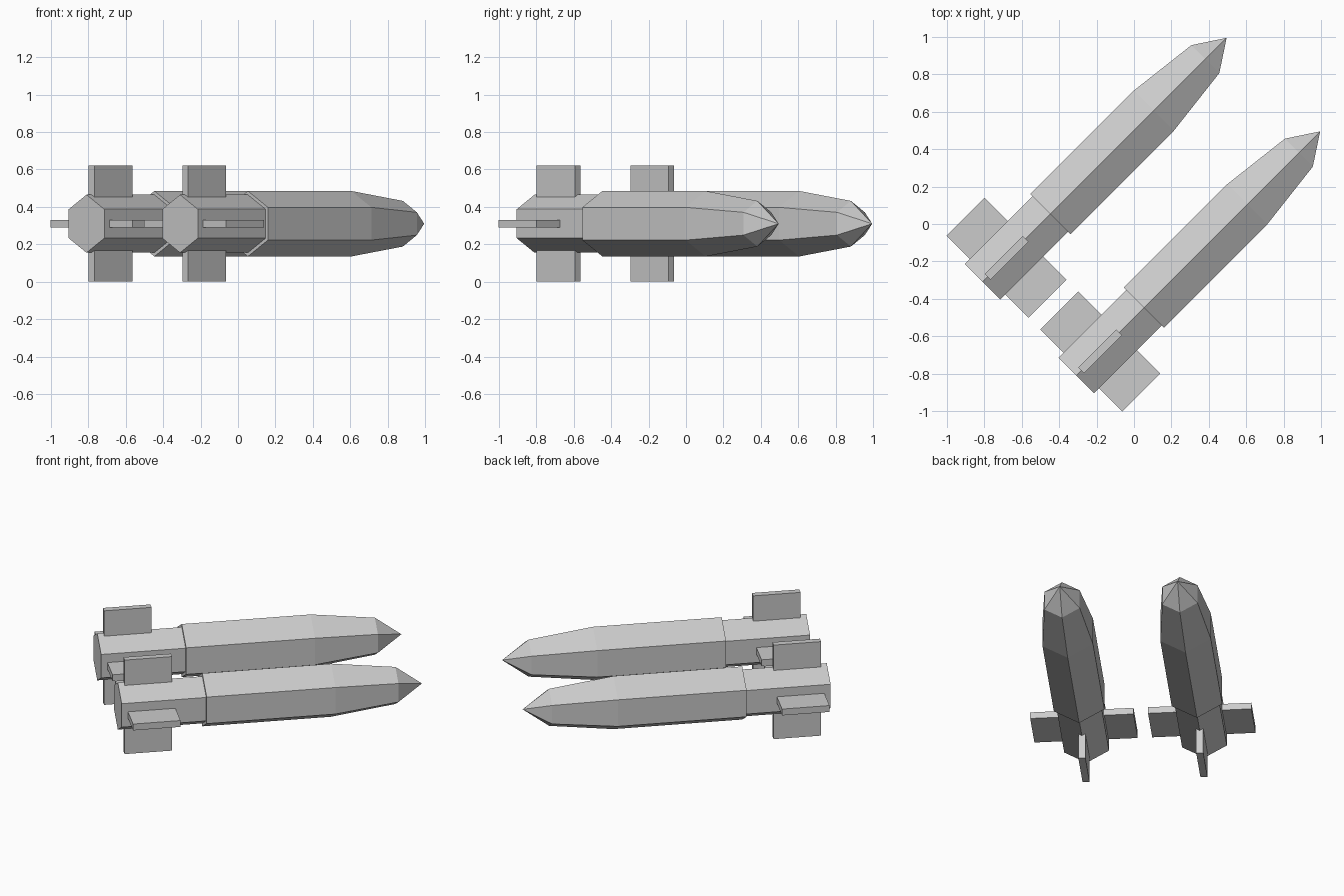
import bpy
import bmesh
import math
from mathutils import Matrix

if "Cube" in bpy.data.objects:
    bpy.data.objects.remove(bpy.data.objects["Cube"])

grey = bpy.data.materials.new("light grey")
grey.diffuse_color = (0.6, 0.6, 0.6, 1)
grey.use_nodes = True
grey.node_tree.nodes["Principled BSDF"].inputs["Base Color"].default_value = grey.diffuse_color

AXIS_Z = 0.31  # height of the centre line


def finish(name, bm, matrix):
    bmesh.ops.recalc_face_normals(bm, faces=bm.faces)
    mesh = bpy.data.meshes.new(name)
    bm.to_mesh(mesh)
    bm.free()
    mesh.materials.append(grey)
    obj = bpy.data.objects.new(name, mesh)
    obj.matrix_world = matrix
    bpy.context.collection.objects.link(obj)


def hex_tube(name, profile, matrix):
    """Six-sided hull along local x; profile is (distance, radius), radius 0 is a point."""
    bm = bmesh.new()
    rings = []
    for x, r in profile:
        if r == 0:
            rings.append([bm.verts.new((x, 0, 0))] * 6)
        else:
            angles = [math.radians(90 + 60 * i) for i in range(6)]
            rings.append([bm.verts.new((x, r * math.cos(a), r * math.sin(a))) for a in angles])
    for a, b in zip(rings, rings[1:]):
        for i in range(6):
            j = (i + 1) % 6
            corners = [a[i], a[j], b[j], b[i]]
            bm.faces.new(list(dict.fromkeys(corners)))
    for ring in (rings[0], rings[-1]):
        if len(set(ring)) == 6:
            bm.faces.new(ring)
    finish(name, bm, matrix)


def box(name, centre, size, matrix):
    bm = bmesh.new()
    bmesh.ops.create_cube(bm, size=1, matrix=Matrix.Translation(centre) @ Matrix.Diagonal((*size, 1)))
    finish(name, bm, matrix)


# Two identical missiles side by side, pointing diagonally
for side, tail_x, tail_y in (("left", -0.81, -0.31), ("right", -0.31, -0.81)):
    place = Matrix.Translation((tail_x, tail_y, AXIS_Z)) @ Matrix.Rotation(math.radians(45), 4, 'Z')
    hex_tube(side + "_tail_section", [(0, 0.155), (0.513, 0.155)], place)
    hex_tube(side + "_body", [(0.513, 0.175), (1.01, 0.175)], place)
    hex_tube(side + "_nose", [(1.01, 0.175), (1.295, 0.175), (1.685, 0.122), (1.846, 0)], place)
    # Crossed tail fins
    box(side + "_vertical_fins", (0.182, 0, 0), (0.288, 0.042, 0.62), place)
    box(side + "_horizontal_fins", (0.182, 0, 0), (0.288, 0.62, 0.042), place)
